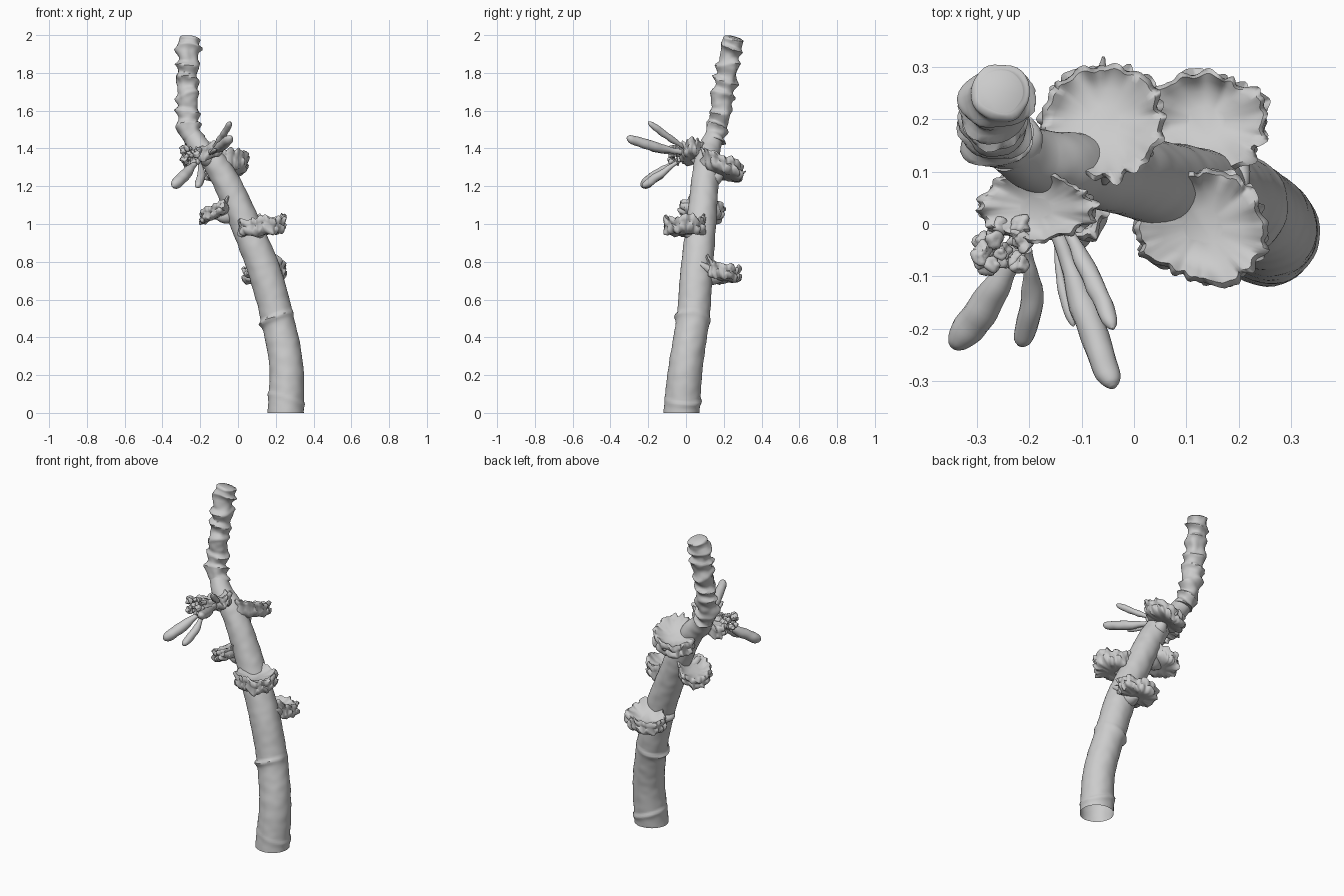
import bpy, bmesh, math, random
from mathutils import Vector, noise

if "Cube" in bpy.data.objects:
    bpy.data.objects.remove(bpy.data.objects["Cube"])

random.seed(4)
TAU = math.tau


def finish(bm, name, angle=50):
    bmesh.ops.recalc_face_normals(bm, faces=bm.faces[:])
    me = bpy.data.meshes.new(name)
    bm.to_mesh(me)
    bm.free()
    ob = bpy.data.objects.new(name, me)
    bpy.context.collection.objects.link(ob)
    bpy.ops.object.select_all(action='DESELECT')
    ob.select_set(True)
    bpy.context.view_layer.objects.active = ob
    bpy.ops.object.shade_smooth_by_angle(angle=math.radians(angle))
    return ob


def spline(pts, steps):
    # Catmull-Rom through (x, y, z, radius) points
    P = [Vector(p) for p in pts]
    P = [2 * P[0] - P[1]] + P + [2 * P[-1] - P[-2]]
    out = []
    for i in range(1, len(P) - 2):
        a, b, c, d = P[i - 1:i + 3]
        for k in range(steps):
            t = k / steps
            out.append(0.5 * (2 * b + (c - a) * t + (2 * a - 5 * b + 4 * c - d) * t * t
                              + (3 * b - a - 3 * c + d) * t ** 3))
    return out + [P[-2]]


def tube(bm, pts, steps=6, sides=12, bump=None, cap_start=True, rough=0.0, flat_start=False):
    path = spline(pts, steps)
    rings = []
    ref = None
    for i, p in enumerate(path):
        tan = (path[min(i + 1, len(path) - 1)] - path[max(i - 1, 0)]).to_3d().normalized()
        if ref is None:  # chosen once, so neighbouring rings never twist
            ref = Vector((0, 1, 0)) if abs(tan.y) < 0.7 else Vector((0, 0, 1))
        u = ref.cross(tan).normalized()
        v = tan.cross(u)
        ring = []
        for k in range(sides):
            a = TAU * k / sides
            d = u * math.cos(a) + v * math.sin(a)
            c = p.to_3d()
            co = c + d * (p.w + (bump(c.z, a) if bump else 0))
            co += d * rough * noise.noise(co * 22)
            if flat_start and i == 0:
                co.z = 0
            ring.append(bm.verts.new(co))
        rings.append(ring)
    for r0, r1 in zip(rings, rings[1:]):
        for k in range(sides):
            bm.faces.new((r0[k], r0[(k + 1) % sides], r1[(k + 1) % sides], r1[k]))
    if cap_start:
        bm.faces.new(rings[0])
    bm.faces.new(rings[-1])


# Main stem: open at the foot, with two one-sided tilted growth rings
def stem_bump(z, a):
    b = 0
    for zc, h, tilt, side in ((0.075, 0.01, -0.025, 1.6), (0.505, 0.017, 0.012, 3.6)):
        d = z - zc - tilt * math.cos(a)
        b += h * (0.6 + 0.4 * math.cos(a - side)) * math.exp(-(d / (0.02 if d < 0 else 0.007)) ** 2)
    return b


bm = bmesh.new()
tube(bm, [(0.253, -0.024, 0, 0.096), (0.255, -0.001, 0.25, 0.09), (0.208, 0.037, 0.5, 0.087),
          (0.14, 0.056, 0.75, 0.086), (0.04, 0.08, 1.0, 0.079), (-0.05, 0.098, 1.2, 0.073),
          (-0.12, 0.108, 1.32, 0.066), (-0.19, 0.122, 1.39, 0.06), (-0.24, 0.148, 1.46, 0.05)],
     24, 40, stem_bump, cap_start=False, rough=0.0025, flat_start=True)
finish(bm, "main_stem")


# Upper shoot: stacked flaring leaf-scar rings with wavy edges
def shoot_bump(z, a):
    f = ((z - 1.46) / 0.083 + 0.2 * math.sin(a + 29 * z)) % 1.0
    peak = f / 0.65 if f < 0.65 else (1 - f) / 0.35
    return 0.021 * max(0, peak) ** 1.6 * (0.8 + 0.3 * math.sin(2 * a + 17 * z)) * max(0, min(1, (1.99 - z) / 0.05))


bm = bmesh.new()
tube(bm, [(-0.235, 0.145, 1.44, 0.05), (-0.262, 0.168, 1.53, 0.05), (-0.267, 0.19, 1.65, 0.051),
          (-0.267, 0.213, 1.78, 0.051), (-0.263, 0.235, 1.9, 0.05), (-0.256, 0.247, 1.96, 0.053),
          (-0.254, 0.251, 1.98, 0.055), (-0.253, 0.253, 1.988, 0.042)],
     16, 32, shoot_bump, rough=0.009)
finish(bm, "ringed_shoot")


# Shelf: a frilly-edged flared lobe whose underside narrows towards the stem,
# and whose top sweeps up to meet it
def shelf(name, c, rx, ry, h, slope, stem, lobes, neck, lift=0.02):
    bm = bmesh.new()
    n = 120
    cx, cy, cz = c
    seed = Vector(c) * 9
    to_stem = (Vector(stem) - Vector(c)).to_2d().normalized()
    # (radial fraction, height fraction, frill amount, frill phase)
    prof = [(0.3, 0.12, 0, 0), (0.6, 0.22, 0.05, 0), (0.8, 0.36, 0.25, 0), (0.92, 0.46, 0.7, 0),
            (1.0, 0.32, 1, 0), (0.97, 0.14, 0.4, 0), (0.92, 0.02, 0.3, 2), (0.99, -0.14, 1, 3.1),
            (0.97, -0.3, 1, 3.1), (0.86, -0.46, 0.5, 3.1), (0.62, -0.48, 0.1, 3), (0.35, -0.5, 0, 0)]
    rows = []
    for f, g, w, ph in prof:
        row = []
        for k in range(n):
            a = TAU * k / n
            d = Vector((math.cos(a), math.sin(a), 0))
            big = 1 + 0.16 * noise.noise(d * 1.6 + seed)
            wob = a + 0.25 * noise.noise(d * 3 + seed)
            fr = w * (0.04 * math.sin(lobes * wob + ph)
                      + 0.12 * noise.noise(d * 5.5 + seed + Vector((0, 0, ph * 0.6))))
            x = rx * f * (big + fr) * d.x
            y = ry * f * (big + fr) * d.y
            z = h * g + x * slope[0] + y * slope[1]
            z += h * (0.1 * w * w * math.sin(lobes * wob + ph + 1)
                      + 0.25 * f * noise.noise(d * 2.7 * f + seed))
            if g > 0:
                z += lift * f * max(0, d.to_2d().dot(to_stem)) ** 2
            row.append(bm.verts.new((cx + x, cy + y, cz + z)))
        rows.append(row)
    for r0, r1 in zip(rows, rows[1:]):
        for k in range(n):
            bm.faces.new((r0[k], r0[(k + 1) % n], r1[(k + 1) % n], r1[k]))
    bm.faces.new(rows[0])
    bm.faces.new(rows[-1])
    # neck joining the underside of the lobe to the stem
    s, e = Vector(stem), Vector((cx, cy, cz - 0.32 * h))
    m = s.lerp(e, 0.55) - Vector((0, 0, 0.008))
    tube(bm, [(*s, neck), (*m, neck * 0.8), (*e, neck * 0.3)], 5, 16)
    finish(bm, name, 65)


shelf("front_shelf", (0.132, -0.005, 0.99), 0.124, 0.114, 0.095, (0.1, 0.0), (0.055, 0.075, 0.955), 14, 0.055)
shelf("back_low_shelf", (0.137, 0.195, 0.74), 0.118, 0.098, 0.085, (0.15, -0.1), (0.14, 0.06, 0.75), 13, 0.06, 0.05)
shelf("back_high_shelf", (-0.06, 0.193, 1.3), 0.12, 0.112, 0.09, (0.25, -0.36), (-0.07, 0.1, 1.23), 14, 0.055)
shelf("left_shelf", (-0.12, 0.085, 1.065), 0.08, 0.12, 0.075, (0.4, -0.05), (-0.01, 0.09, 1.06), 11, 0.05)
shelf("flower_shelf", (-0.185, 0.03, 1.375), 0.105, 0.07, 0.085, (0.35, -0.1), (-0.15, 0.11, 1.35), 12, 0.045)

# Sheath edge sloping around the stem down to the low shelf
bm = bmesh.new()
tube(bm, [(0.195, 0.13, 0.755, 0.025), (0.205, 0.08, 0.785, 0.015), (0.188, 0.02, 0.812, 0.006)], 6, 10)
tube(bm, [(0.075, 0.13, 0.735, 0.025), (0.048, 0.08, 0.735, 0.018), (0.055, 0.04, 0.74, 0.008)], 6, 10)
finish(bm, "low_sheath_edge")

# Flower head: cluster of withered lumps on the shelf's front edge
bm = bmesh.new()
for i in range(28):
    p = Vector((random.uniform(-0.295, -0.205), random.uniform(-0.085, 0.0), random.uniform(1.325, 1.4)))
    r = random.uniform(0.012, 0.019)
    made = bmesh.ops.create_icosphere(bm, subdivisions=3, radius=r)['verts']
    for v in made:
        v.co *= 1 + 0.6 * noise.noise(v.co * 70 + p * 40)
        v.co += p
finish(bm, "withered_flowers")

# Pods hanging and rising from the flower head
pods = {
    "hanging_pod": ((-0.22, -0.05, 1.33), (-0.28, -0.15, 1.262), (-0.345, -0.235, 1.198), 0.031),
    "small_hanging_pod": ((-0.205, -0.05, 1.325), (-0.195, -0.14, 1.26), (-0.217, -0.23, 1.195), 0.022),
    "rising_pod": ((-0.15, -0.01, 1.38), (-0.09, -0.17, 1.41), (-0.04, -0.312, 1.458), 0.027),
    "upper_pod": ((-0.135, 0.0, 1.4), (-0.082, -0.1, 1.465), (-0.04, -0.2, 1.54), 0.018),
    "thin_pod": ((-0.15, -0.02, 1.37), (-0.138, -0.11, 1.38), (-0.115, -0.195, 1.395), 0.009),
}
for name, (a, b, c, r) in pods.items():
    a, b, c = Vector(a), Vector(b), Vector(c)
    prof = ((0, 0.5), (0.2, 0.6), (0.45, 0.95), (0.7, 1.0), (0.88, 0.88), (0.96, 0.6), (1, 0.2))
    pts = []
    for t, w in prof:
        q = a * (1 - t) * (1 - 2 * t) + b * 4 * t * (1 - t) + c * t * (2 * t - 1)
        pts.append((*q, r * w))
    bm = bmesh.new()
    tube(bm, pts, 5, 16, rough=0.005)
    finish(bm, name)

# Stray bits: rim thorn and a bud beneath the flower shelf
bm = bmesh.new()
tube(bm, [(-0.06, 0.28, 1.265, 0.01), (-0.06, 0.3, 1.27, 0.007), (-0.058, 0.318, 1.28, 0.003)], 4, 8)
tube(bm, [(-0.07, 0.06, 1.08, 0.03), (-0.08, 0.01, 1.09, 0.027), (-0.085, -0.03, 1.1, 0.015)], 5, 12, rough=0.008)
finish(bm, "thorn_and_bud")
